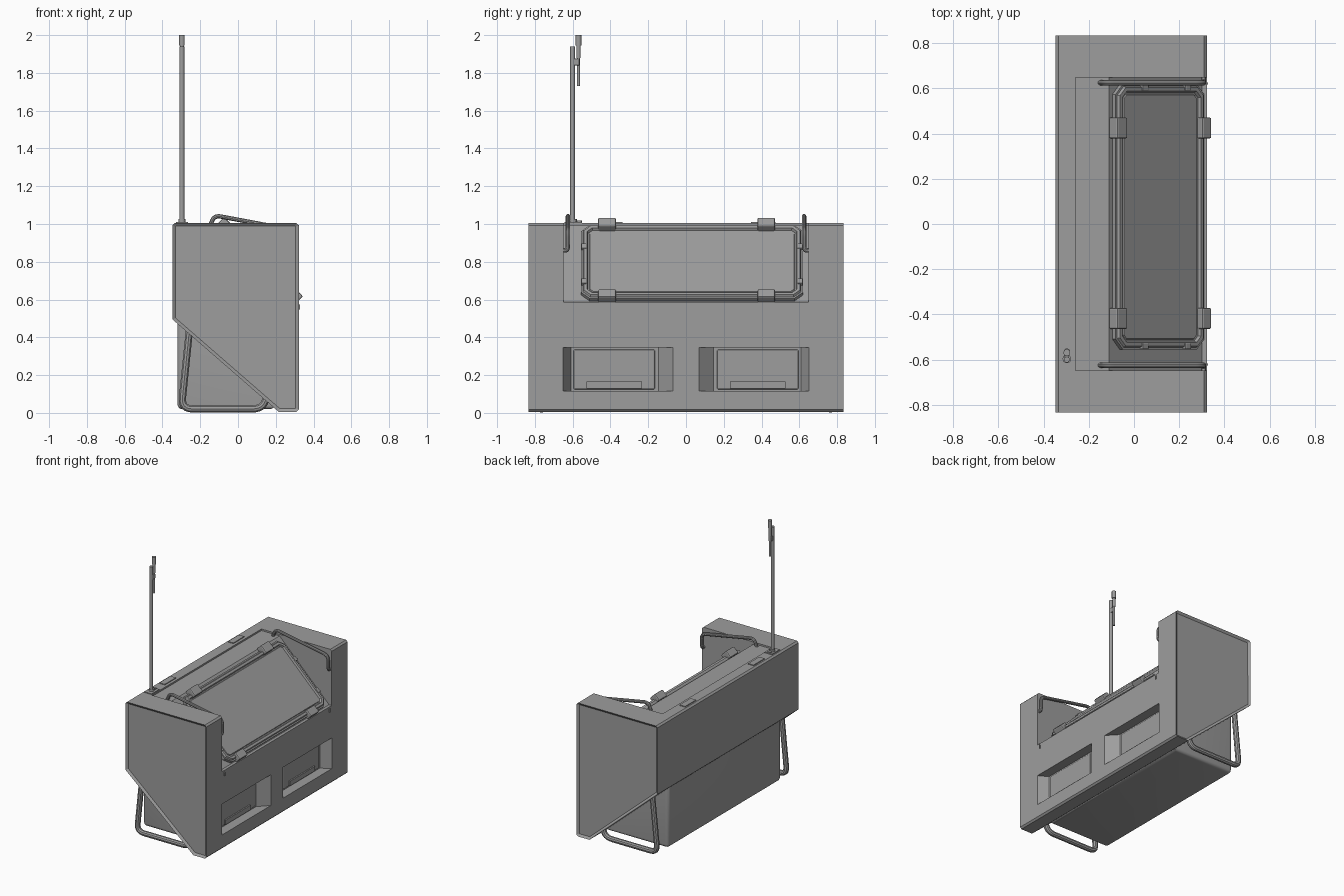
import bpy, bmesh, math
from mathutils import Vector, Matrix

if "Cube" in bpy.data.objects:
    bpy.data.objects.remove(bpy.data.objects["Cube"])

grey = bpy.data.materials.new("mid_grey")
grey.diffuse_color = (0.34, 0.34, 0.34, 1)
grey.use_nodes = True
grey.node_tree.nodes["Principled BSDF"].inputs["Base Color"].default_value = grey.diffuse_color


def finish(name, bm, matrix=None, bevel=0.0):
    """Turn a bmesh into a named object."""
    bmesh.ops.recalc_face_normals(bm, faces=bm.faces[:])
    if bevel:
        bmesh.ops.bevel(bm, geom=bm.edges[:], offset=bevel, segments=2,
                        profile=0.5, affect='EDGES')
    if matrix:
        bm.transform(matrix)
    me = bpy.data.meshes.new(name)
    bm.to_mesh(me)
    bm.free()
    ob = bpy.data.objects.new(name, me)
    bpy.context.collection.objects.link(ob)
    me.materials.append(grey)
    return ob


def prism(pts, d):
    """Extrude a loop of 3D points by the vector d; returns bmesh."""
    bm = bmesh.new()
    a = bm.faces.new([bm.verts.new(p) for p in pts])
    r = bmesh.ops.extrude_face_region(bm, geom=[a])
    bmesh.ops.translate(bm, vec=d, verts=[v for v in r['geom'] if isinstance(v, bmesh.types.BMVert)])
    bmesh.ops.recalc_face_normals(bm, faces=bm.faces[:])
    return bm


def box(name, x0, x1, y0, y1, z0, z1, bevel=0.0, matrix=None):
    bm = prism([(x0, y0, z0), (x1, y0, z0), (x1, y1, z0), (x0, y1, z0)], (0, 0, z1 - z0))
    return finish(name, bm, matrix, bevel)


def select(ob):
    bpy.ops.object.select_all(action='DESELECT')
    ob.select_set(True)
    bpy.context.view_layer.objects.active = ob


def smooth(ob):
    select(ob)
    bpy.ops.object.shade_smooth_by_angle(angle=math.radians(35))


def cylinder(name, x, y, z0, z1, r):
    bm = bmesh.new()
    bmesh.ops.create_cone(bm, cap_ends=True, segments=16, radius1=r, radius2=r, depth=z1 - z0,
                          matrix=Matrix.Translation((x, y, (z0 + z1) / 2)))
    ob = finish(name, bm)
    smooth(ob)
    return ob


def tube(name, pts, r, fillet):
    """Round bar along a polyline with rounded corners."""
    pts = [Vector(p) for p in pts]
    path = [pts[0]]
    for a, b, c in zip(pts, pts[1:], pts[2:]):
        p = b + (a - b).normalized() * min(fillet, (a - b).length * 0.45)
        q = b + (c - b).normalized() * min(fillet, (c - b).length * 0.45)
        for i in range(7):
            t = i / 6
            path.append(p * (1 - t) ** 2 + b * 2 * t * (1 - t) + q * t * t)
    path.append(pts[-1])
    cu = bpy.data.curves.new(name, 'CURVE')
    cu.dimensions = '3D'
    cu.bevel_depth = r
    cu.bevel_resolution = 3
    cu.use_fill_caps = True
    sp = cu.splines.new('POLY')
    sp.points.add(len(path) - 1)
    for s, p in zip(sp.points, path):
        s.co = (*p, 1)
    cu.materials.append(grey)
    ob = bpy.data.objects.new(name, cu)
    bpy.context.collection.objects.link(ob)
    select(ob)
    bpy.ops.object.convert(target='MESH')
    smooth(ob)


def cut(ob, cutter):
    m = ob.modifiers.new("cut", 'BOOLEAN')
    m.operation = 'DIFFERENCE'
    m.solver = 'EXACT'
    m.object = cutter
    select(ob)
    bpy.ops.object.modifier_apply(modifier=m.name)
    bpy.data.objects.remove(cutter)


# Main housing: side profile extruded along its length, end plates inset
W = 0.835
profile = [(-0.335, 1.005), (-0.347, 0.993), (-0.347, 0.495), (0.215, 0.006),
           (0.31, 0.006), (0.322, 0.018), (0.322, 0.993), (0.31, 1.005)]
bm = prism([(x, -W, z) for x, z in profile], (0, 2 * W, 0))
ends = [f for f in bm.faces if abs(f.normal.y) > 0.9]
bmesh.ops.inset_individual(bm, faces=ends, thickness=0.018, depth=-0.012)
housing = finish("housing", bm)

# Sloped bay cut into the top
bay = [(-0.26, 1.1), (-0.26, 0.993), (-0.11, 0.993), (0.30, 0.588), (0.4, 0.588), (0.4, 1.1)]
cut(housing, finish("bay_cutter", prism([(x, -0.648, z) for x, z in bay], (0, 1.296, 0))))

# Tapered front recesses, each with a drawer panel and a pull lip
for s in (-1, 1):
    pts = [(0.33, 0.07 * s), (0.33, 0.65 * s), (0.322, 0.65 * s), (0.242, 0.605 * s),
           (0.242, 0.155 * s), (0.322, 0.07 * s)]
    cut(housing, finish("recess_cutter", prism([(x, y, 0.115) for x, y in pts], (0, 0, 0.23))))
    y0, y1 = sorted((0.165 * s, 0.595 * s))
    box("drawer_panel", 0.235, 0.258, y0, y1, 0.125, 0.335, 0.006)
    y0, y1 = sorted((0.232 * s, 0.528 * s))
    box("drawer_pull", 0.25, 0.268, y0, y1, 0.13, 0.165)
    # small pegs below the bay
    y0, y1 = sorted((0.618 * s, 0.626 * s))
    box("peg", 0.318, 0.328, y0, y1, 0.548, 0.575)

# Rounded storage tank under the slope
bm = prism([(-0.32, -0.67, 0.02), (0.19, -0.67, 0.02), (0.25, -0.67, 0.1),
            (0.25, -0.67, 0.5), (-0.32, -0.67, 0.5)], (0, 1.34, 0))
edges = [e for e in bm.edges if all(v.co.x < -0.3 for v in e.verts)
         or all(v.co.z < 0.03 for v in e.verts)]
bmesh.ops.bevel(bm, geom=edges, offset=0.025, segments=4, profile=0.5, affect='EDGES')
smooth(finish("lower_tank", bm))

# Carry loops below and grab rails above, one per end
for s in (-1, 1):
    y = 0.765 * s
    tube("carry_loop", [(-0.255, y, 0.46), (-0.30, y, 0.021), (0.135, y, 0.021),
                        (0.16, y, 0.13)], 0.02, 0.06)
    y = 0.625 * s
    tube("grab_rail", [(-0.15, y, 0.985), (-0.125, y, 1.046), (0.308, y, 0.965),
                       (0.308, y, 0.86), (0.308, 0.655 * s, 0.86)], 0.012, 0.035)

# Sloped lid: local x runs down the slope, local z is its normal
d = Vector((0.41, 0, -0.405)).normalized()
n = Vector((0.405, 0, 0.41)).normalized()
lid = Matrix(((d.x, 0, n.x, 0.105), (0, 1, 0, 0.032), (d.z, 0, n.z, 0.79), (0, 0, 0, 1)))
U, V, C = 0.275, 0.587, 0.045
octagon = [(-U, -V + C), (-U + C, -V), (U - C, -V), (U, -V + C),
           (U, V - C), (U - C, V), (-U + C, V), (-U, V - C)]
bm = prism([(u, v, -0.02) for u, v in octagon], (0, 0, 0.034))
top = max(bm.faces, key=lambda f: f.calc_center_median().z)
for t, h in ((0.01, 0.0), (0.006, 0.012), (0.018, 0.0), (0.006, -0.014), (0.008, 0), (0.004, 0.005)):
    bmesh.ops.inset_region(bm, faces=[top], thickness=t, depth=h)
finish("lid", bm, lid)

# Lid clamps and small tabs
for v in (-0.45, 0.393):
    box("upper_clamp", -0.30, -0.235, v - 0.047, v + 0.047, -0.005, 0.05, 0.008, lid)
    box("lower_clamp", 0.235, 0.292, v - 0.047, v + 0.047, -0.005, 0.045, 0.008, lid)
for u in (-0.105, 0.16):
    for v in (-0.572, 0.572):
        box("lid_tab", u - 0.018, u + 0.018, v - 0.014, v + 0.014, 0, 0.032, 0.004, lid)

# Top plates and mast base
for y in (-0.40, 0.41):
    box("top_plate", -0.325, -0.28, y - 0.065, y + 0.065, 1.0, 1.011)
box("mast_base", -0.327, -0.265, -0.642, -0.55, 1.0, 1.011)

# Mast with clipped-on whip
cylinder("mast_collar", -0.297, -0.597, 1.0, 1.026, 0.019)
cylinder("socket", -0.297, -0.565, 1.0, 1.018, 0.014)
cylinder("mast", -0.297, -0.60, 1.0, 1.94, 0.013)
cylinder("whip", -0.297, -0.569, 1.73, 1.90, 0.008)
cylinder("whip_neck", -0.297, -0.569, 1.88, 1.96, 0.011)
cylinder("whip_tip", -0.297, -0.569, 1.945, 2.0, 0.015)
box("whip_clip", -0.307, -0.287, -0.60, -0.565, 1.84, 1.875, 0.003)
